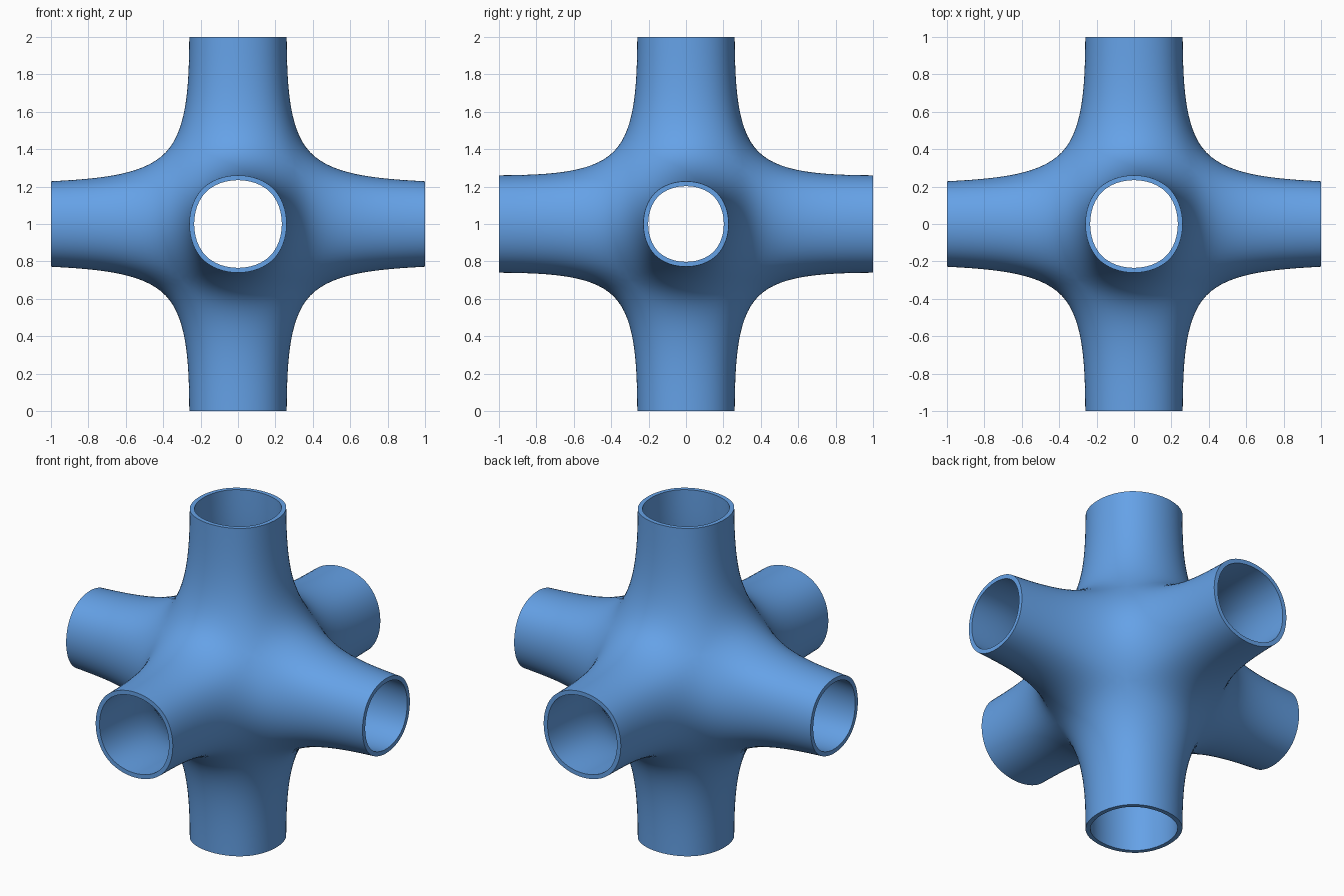
import bpy, bmesh, math
from mathutils import Vector

if "Cube" in bpy.data.objects:
    bpy.data.objects.remove(bpy.data.objects["Cube"])

HUB = 0.293                       # half size of the hub cage
ARM = (0.249, 0.284, 0.284)       # half size of the x, y and z arm cages
WALL = 0.026

bm = bmesh.new()

# hub corners, shared by the arms
corners = {(x, y, z): bm.verts.new(Vector((x, y, z)) * HUB)
           for x in (-1, 1) for y in (-1, 1) for z in (-1, 1)}


def add_arm(axis, sign):
    """Square open tube from one side of the hub out to distance 1."""
    u, v = (axis + 1) % 3, (axis + 2) % 3
    inner, outer = [], []
    for su, sv in ((1, 1), (-1, 1), (-1, -1), (1, -1)):
        key = [0, 0, 0]
        key[axis], key[u], key[v] = sign, su, sv
        inner.append(corners[tuple(key)])
        co = Vector(key) * ARM[axis]
        co[axis] = sign
        outer.append(bm.verts.new(co))
    for i in range(4):
        j = (i + 1) % 4
        face = bm.faces.new((inner[i], inner[j], outer[j], outer[i]))
        face.normal_update()
        out = face.calc_center_median()
        out[axis] = 0
        if face.normal.dot(out) < 0:
            face.normal_flip()


# six arms
for axis in range(3):
    for sign in (-1, 1):
        add_arm(axis, sign)

bmesh.ops.translate(bm, verts=bm.verts[:], vec=(0, 0, 1))
mesh = bpy.data.meshes.new("pipe_junction")
bm.to_mesh(mesh)
bm.free()
junction = bpy.data.objects.new("pipe_junction", mesh)
bpy.context.collection.objects.link(junction)
bpy.context.view_layer.objects.active = junction
junction.select_set(True)

# round the cage, then give it a wall
sub = junction.modifiers.new("round", 'SUBSURF')
sub.levels = sub.render_levels = 4
wall = junction.modifiers.new("wall", 'SOLIDIFY')
wall.thickness = WALL
wall.offset = -1
for name in ("round", "wall"):
    bpy.ops.object.modifier_apply(modifier=name)

# flat rims square to the arm ends
for vert in junction.data.vertices:
    rel = vert.co - Vector((0, 0, 1))
    for k in range(3):
        if abs(abs(rel[k]) - 1) < 0.006:
            rel[k] = math.copysign(1, rel[k])
    vert.co = rel + Vector((0, 0, 1))

bpy.ops.object.shade_smooth_by_angle(angle=math.radians(40))

# blue finish
mat = bpy.data.materials.new("blue")
mat.diffuse_color = (0.13, 0.36, 0.8, 1)
mat.use_nodes = True
mat.node_tree.nodes["Principled BSDF"].inputs["Base Color"].default_value = mat.diffuse_color
junction.data.materials.append(mat)
